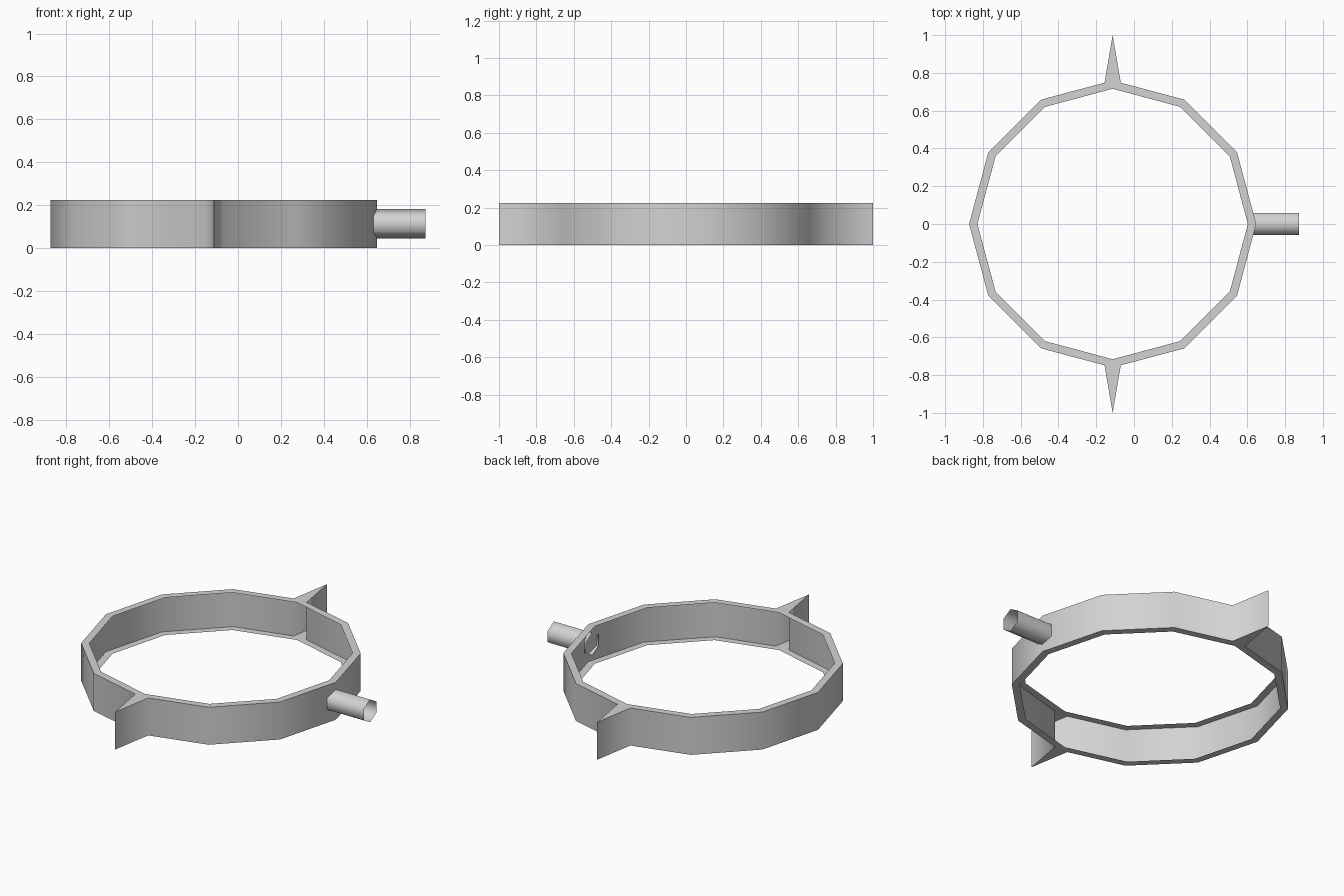
import bpy, bmesh
from math import sin, cos, pi, radians
from mathutils import Matrix

cube = bpy.data.objects.get("Cube")
if cube:
    bpy.data.objects.remove(cube, do_unlink=True)

CENTRE_X = -0.113
OUTER, INNER, HEIGHT = 0.760, 0.716, 0.224
PIN_START, PIN_END, PIN_RADIUS, PIN_Z = 0.62, 0.873, 0.068, 0.113

grey = bpy.data.materials.new("light grey")
grey.use_nodes = True
colour = (0.65, 0.65, 0.65, 1)
grey.diffuse_color = colour
grey.node_tree.nodes["Principled BSDF"].inputs["Base Color"].default_value = colour


def make_object(name, bm, location):
    mesh = bpy.data.meshes.new(name)
    bm.to_mesh(mesh)
    bm.free()
    mesh.materials.append(grey)
    obj = bpy.data.objects.new(name, mesh)
    obj.location = location
    bpy.context.collection.objects.link(obj)
    bpy.ops.object.select_all(action="DESELECT")
    obj.select_set(True)
    bpy.context.view_layer.objects.active = obj
    # soft upright edges, crisp rims
    bpy.ops.object.shade_smooth_by_angle(angle=radians(80))
    return obj


# Half of a channel-shaped ring, open on the inside, with a spike at each end
angles = [-pi / 2 + k * pi / 6 for k in range(7)]
inner = [(INNER * cos(a), INNER * sin(a)) for a in angles]
outer = [(OUTER * cos(a), OUTER * sin(a)) for a in angles]
inner[0], inner[-1] = (0, -INNER), (0, INNER)
outer[0], outer[-1] = (0.043, -0.748), (0.043, 0.748)

bm = bmesh.new()


def levels(points):
    return [[bm.verts.new((x, y, z)) for x, y in points] for z in (0, HEIGHT)]


ins = levels(inner)
outs = levels([(0, -1)] + outer + [(0, 1)])
# outer wall
low, high = outs
for k in range(len(low) - 1):
    bm.faces.new((low[k], low[k + 1], high[k + 1], high[k]))
# bottom and top rims
for i, o in zip(ins, outs):
    for k in range(6):
        bm.faces.new((i[k], o[k + 1], o[k + 2], i[k + 1]))
    bm.faces.new((i[0], o[0], o[1]))
    bm.faces.new((i[-1], o[-2], o[-1]))
bmesh.ops.recalc_face_normals(bm, faces=bm.faces)
top = max(bm.faces, key=lambda f: f.calc_center_median().z)
if top.normal.z < 0:
    bmesh.ops.reverse_faces(bm, faces=bm.faces)
ring = make_object("spiked_ring", bm, (CENTRE_X, 0, 0))
# unmerged seam keeps the spike tips sharp
mirror = ring.modifiers.new("mirror", "MIRROR")
mirror.use_mirror_merge = False

# Open six-sided tube with an edge on top
bm = bmesh.new()
bmesh.ops.create_cone(bm, cap_ends=False, segments=6, radius1=PIN_RADIUS,
                      radius2=PIN_RADIUS, depth=PIN_END - PIN_START)
if max(v.co.x for v in bm.verts) < PIN_RADIUS * 0.95:
    bmesh.ops.rotate(bm, verts=bm.verts, matrix=Matrix.Rotation(pi / 6, 3, "Z"))
bmesh.ops.rotate(bm, verts=bm.verts, matrix=Matrix.Rotation(pi / 2, 3, "Y"))
make_object("side_tube", bm, ((PIN_START + PIN_END) / 2, 0, PIN_Z))
